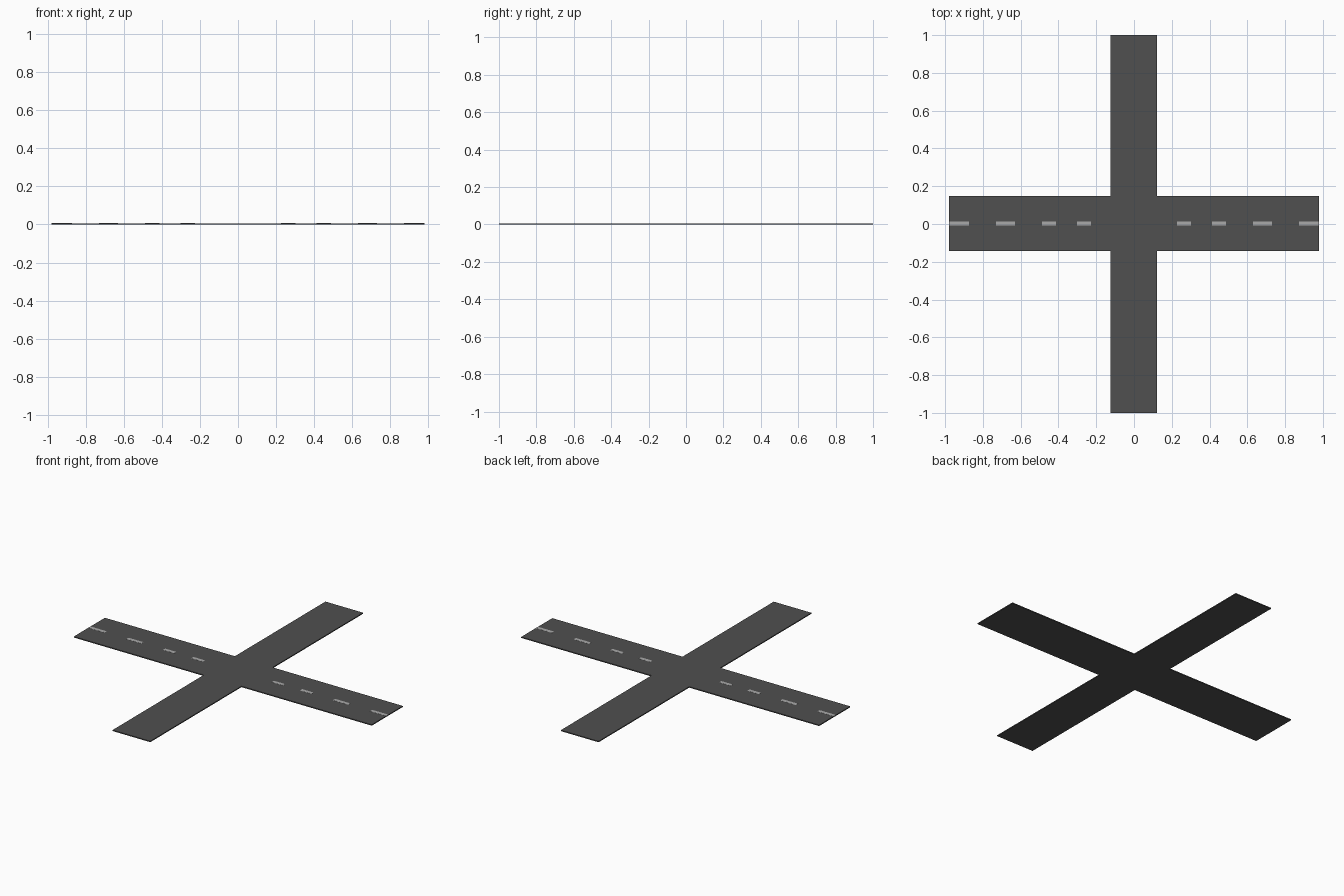
import bpy, bmesh

if "Cube" in bpy.data.objects:
    bpy.data.objects.remove(bpy.data.objects["Cube"])

THICK = 0.006


def material(name, rgb):
    m = bpy.data.materials.new(name)
    m.diffuse_color = (*rgb, 1)
    m.use_nodes = True
    m.node_tree.nodes["Principled BSDF"].inputs["Base Color"].default_value = m.diffuse_color
    return m


asphalt = material("asphalt grey", (0.08, 0.08, 0.08))
paint = material("line paint", (0.40, 0.40, 0.40))


def slab(name, outline, z0, z1, mat):
    """Extrude a flat outline from z0 to z1."""
    bm = bmesh.new()
    face = bm.faces.new([bm.verts.new((x, y, z0)) for x, y in outline])
    top = bmesh.ops.extrude_face_region(bm, geom=[face])["geom"]
    bmesh.ops.translate(bm, vec=(0, 0, z1 - z0),
                        verts=[v for v in top if isinstance(v, bmesh.types.BMVert)])
    bmesh.ops.recalc_face_normals(bm, faces=bm.faces)
    me = bpy.data.meshes.new(name)
    bm.to_mesh(me)
    bm.free()
    me.materials.append(mat)
    ob = bpy.data.objects.new(name, me)
    bpy.context.collection.objects.link(ob)
    return ob


# Crossroads: one cross-shaped slab
L, R, B, T = -0.125, 0.123, -0.143, 0.149
X, Y = 0.98, 1.0
slab("crossroads", [(L, -Y), (R, -Y), (R, B), (X, B), (X, T), (R, T),
                    (R, Y), (L, Y), (L, T), (-X, T), (-X, B), (L, B)],
     0, THICK, asphalt)

# Dashed centre line, mirrored about the junction
for i, (a, b) in enumerate([(0.227, 0.302), (0.413, 0.488), (0.63, 0.73), (0.873, 0.98)]):
    for side, s in (("right", 1), ("left", -1)):
        x0, x1 = sorted((s * a, s * b))
        slab(f"lane_dash_{side}_{i + 1}",
             [(x0, -0.008), (x1, -0.008), (x1, 0.013), (x0, 0.013)],
             THICK - 0.002, THICK + 0.0005, paint)
